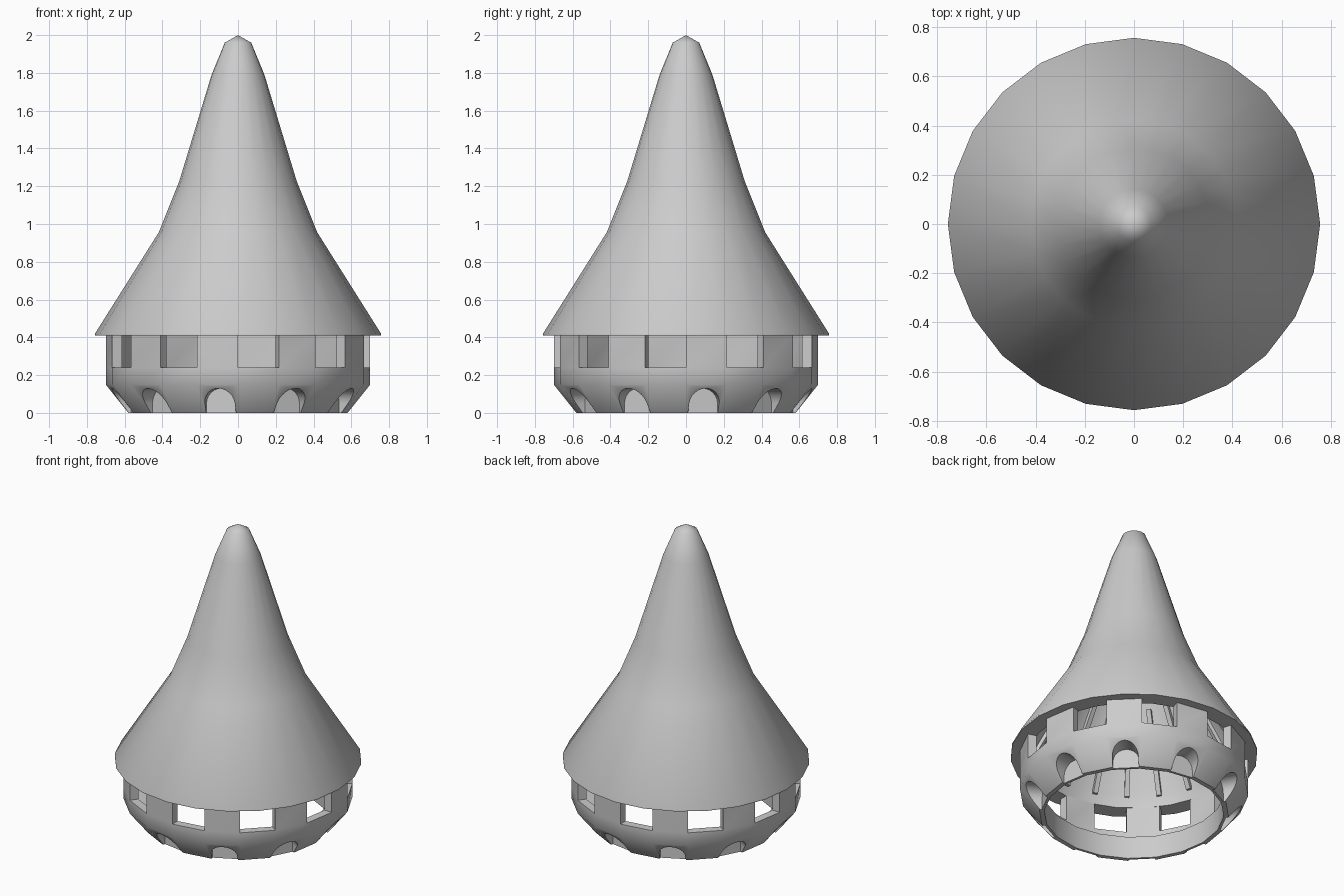
import bpy, bmesh
from math import sin, cos, pi, radians
from mathutils import Vector

cube = bpy.data.objects.get("Cube")
if cube:
    bpy.data.objects.remove(cube)

grey = bpy.data.materials.new("plain_grey")
grey.use_nodes = True
grey.diffuse_color = (0.6, 0.6, 0.6, 1)
grey.node_tree.nodes["Principled BSDF"].inputs["Base Color"].default_value = (0.6, 0.6, 0.6, 1)


def polar(r, angle, z):
    """Point at an angle measured from the front towards +x."""
    return Vector((r * sin(angle), -r * cos(angle), z))


def finish(bm, name, smooth=35):
    bmesh.ops.remove_doubles(bm, verts=bm.verts, dist=1e-5)
    bmesh.ops.recalc_face_normals(bm, faces=bm.faces)
    mesh = bpy.data.meshes.new(name)
    bm.to_mesh(mesh)
    bm.free()
    mesh.materials.append(grey)
    obj = bpy.data.objects.new(name, mesh)
    bpy.context.collection.objects.link(obj)
    if smooth:
        shade(obj, smooth)
    return obj


def activate(obj):
    bpy.ops.object.select_all(action='DESELECT')
    obj.select_set(True)
    bpy.context.view_layer.objects.active = obj


def shade(obj, degrees):
    activate(obj)
    bpy.ops.object.shade_smooth_by_angle(angle=radians(degrees))


def lathe(profile, sides):
    """Spin a profile of (radius, height); returns mesh and faces by [side][row]."""
    bm = bmesh.new()
    rings = [[bm.verts.new(polar(r, 2 * pi * i / sides, z)) for r, z in profile]
             for i in range(sides)]
    n = len(profile)
    faces = []
    for i in range(sides):
        a, b = rings[i], rings[(i + 1) % sides]
        faces.append([bm.faces.new((a[j], b[j], b[(j + 1) % n], a[(j + 1) % n]))
                      for j in range(n) if profile[j][0] + profile[(j + 1) % n][0] > 0])
    return bm, faces


def prism(bm, front, back):
    """Join two matching outlines into a closed solid."""
    a = [bm.verts.new(p) for p in front]
    b = [bm.verts.new(p) for p in back]
    bm.faces.new(a)
    bm.faces.new(b[::-1])
    for i in range(len(a)):
        j = (i + 1) % len(a)
        bm.faces.new((a[j], a[i], b[i], b[j]))


# Lower wall: spun ring, with alternate top faces raised as posts between windows
wall_profile = [(0.58, 0), (0.70, 0.15), (0.70, 0.24), (0.645, 0.24),
                (0.645, 0.15), (0.55, 0.15), (0.55, 0)]
bm, faces = lathe(wall_profile, 20)
bmesh.ops.recalc_face_normals(bm, faces=bm.faces)
tops = [faces[i][2] for i in range(1, 20, 2)]
raised = bmesh.ops.extrude_face_region(bm, geom=tops)["geom"]
for v in raised:
    if isinstance(v, bmesh.types.BMVert):
        v.co.z = 0.415
bmesh.ops.delete(bm, geom=[f for f in tops if f.is_valid], context='FACES')
wall = finish(bm, "wall_with_posts", 0)

# Arched niches cut into the sloping base, one under each post
bm = bmesh.new()
arch = [(-0.08, -0.02)] + [(-0.08 * cos(pi * k / 12), 0.05 + 0.08 * sin(pi * k / 12))
                           for k in range(13)] + [(0.08, -0.02)]
for k in range(10):
    angle = radians(36 * k - 9)
    out, side = polar(1, angle, 0), polar(1, angle + pi / 2, 0)
    prism(bm, *[[out * r + side * x + Vector((0, 0, z)) for x, z in arch]
                for r in (0.85, 0.56)])
cutter = finish(bm, "niche_cutter", 0)
cutter.hide_render = True
activate(wall)
cut = wall.modifiers.new("niches", 'BOOLEAN')
cut.operation = 'DIFFERENCE'
cut.solver = 'EXACT'
cut.object = cutter
bpy.ops.object.modifier_apply(modifier=cut.name)
bpy.data.objects.remove(cutter)
shade(wall, 42)

# Hollow flared roof with a flat eave
outer = [(0.757, 0.41), (0.757, 0.42), (0.42, 0.955), (0.31, 1.23),
         (0.14, 1.79), (0.07, 1.96), (0, 2)]
inner = [(0, 1.9), (0.115, 1.78), (0.285, 1.22), (0.395, 0.93),
         (0.645, 0.5), (0.645, 0.41)]
bm, faces = lathe(outer + inner, 24)
finish(bm, "roof", 45)

# Rafters under the lower slope of the roof
bm = bmesh.new()
section = [(0.66, 0.48), (0.39, 0.94), (0.36, 0.94), (0.625, 0.48)]
for k in range(20):
    angle = radians(18 * k)
    side = polar(0.015, angle + pi / 2, 0)
    line = [polar(r, angle, z) for r, z in section]
    prism(bm, [p - side for p in line], [p + side for p in line])
finish(bm, "rafters")
